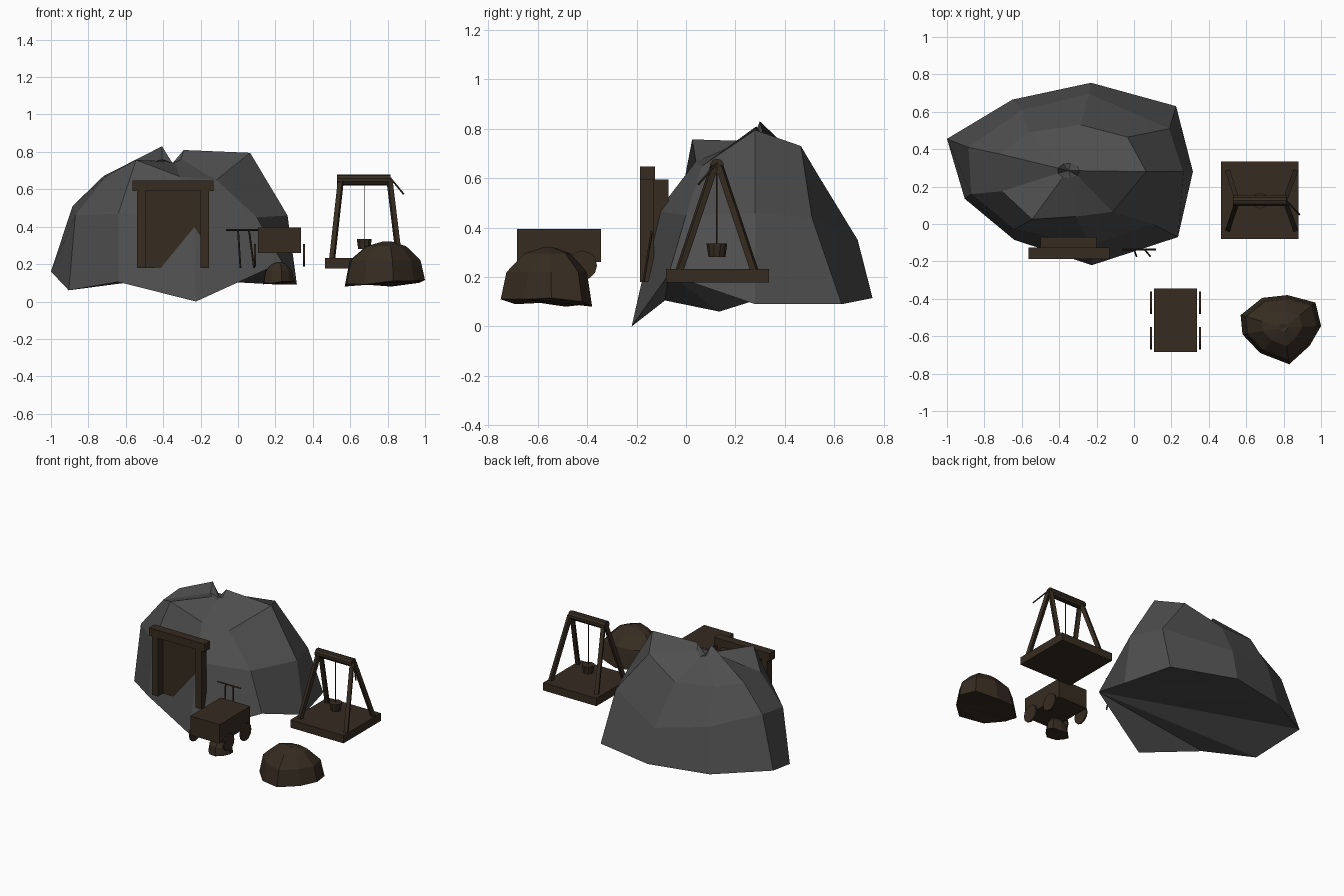
import bpy, bmesh, math
from mathutils import Vector, Quaternion

if "Cube" in bpy.data.objects:
    bpy.data.objects.remove(bpy.data.objects["Cube"])


def material(name, rgb):
    m = bpy.data.materials.new(name)
    m.diffuse_color = (*rgb, 1)
    m.use_nodes = True
    m.node_tree.nodes["Principled BSDF"].inputs["Base Color"].default_value = m.diffuse_color
    return m


STONE = material("grey stone", (0.077, 0.077, 0.077))
WOOD = material("dark brown wood", (0.037, 0.025, 0.015))


def finish(name, bm, mat):
    bmesh.ops.recalc_face_normals(bm, faces=bm.faces[:])
    me = bpy.data.meshes.new(name)
    bm.to_mesh(me)
    bm.free()
    me.materials.append(mat)
    ob = bpy.data.objects.new(name, me)
    bpy.context.collection.objects.link(ob)
    return ob


def box(name, lo, hi, mat=WOOD):
    bm = bmesh.new()
    bmesh.ops.create_cube(bm, size=1)
    for v in bm.verts:
        v.co = [(l + h) / 2 + c * (h - l) for l, h, c in zip(lo, hi, v.co)]
    return finish(name, bm, mat)


def rod(name, a, b, r1, r2=None, sides=8, mat=WOOD, turn=0.0):
    a, b = Vector(a), Vector(b)
    bm = bmesh.new()
    bmesh.ops.create_cone(bm, cap_ends=True, segments=sides, radius1=r1,
                          radius2=r1 if r2 is None else r2, depth=(b - a).length)
    ob = finish(name, bm, mat)
    ob.rotation_mode = 'QUATERNION'
    ob.rotation_quaternion = (b - a).to_track_quat('Z', 'Y') @ Quaternion((0, 0, 1), turn)
    ob.location = (a + b) / 2
    return ob


def mound(name, rings, peak, mat):
    """Low-poly heap: stacked rings closed by a folded base and a centre point."""
    bm = bmesh.new()
    vs = [[bm.verts.new(p) for p in ring] for ring in rings]
    n = len(vs[0])
    for low, high in zip(vs, vs[1:]):
        for i in range(n):
            j = (i + 1) % n
            bm.faces.new((low[i], low[j], high[j], high[i]))
    top = bm.verts.new(peak)
    for i in range(n):
        bm.faces.new((vs[-1][i], vs[-1][(i + 1) % n], top))
    b = vs[0]
    bm.faces.new((b[8], b[7], b[6]))      # front flap of the base
    for i in range(1, 6):                 # rest of the base
        bm.faces.new((b[8], b[i + 1], b[i]))
    bm.faces.new((b[8], b[1], b[0]))
    return finish(name, bm, mat)


# Rock hill: nine-sided rings read from base to crown
base = [(.315, .28, .09), (.225, .63, .09), (-.23, .755, .115), (-.65, .665, .12),
        (-1, .455, .16), (-.905, .135, .06), (-.64, -.085, .105),
        (-.225, -.22, 0), (.235, -.07, .21)]
middle = [(.265, .28, .46), (.19, .51, .44), (-.24, .695, .35), (-.6, .61, .42),
          (-.885, .41, .51), (-.87, .16, .46), (-.64, -.03, .47),
          (-.235, -.115, .465), (.10, .0, .45)]
upper = [(.065, .28, .795), (-.035, .465, .73), (-.285, .53, .62), (-.56, .49, .65),
         (-.72, .375, .67), (-.705, .175, .67), (-.545, .025, .757),
         (-.31, .04, .668), (-.115, .065, .65)]
crown_z = [.81, .77, .74, .75, .83, .76, .75, .74, .76]
crown = [(-.35 + .06 * math.cos(math.radians(40 * i)),
          .285 + .04 * math.sin(math.radians(40 * i)), z) for i, z in enumerate(crown_z)]
mound("rock_hill", [base, middle, upper, crown], (-.35, .285, .74), STONE)

# Ore heaps: one outline, reused at a smaller size under the cart
outline = [(.2, .01), (.17, .135), (.02, .175), (-.115, .16), (-.23, .068),
           (-.22, -.035), (-.125, -.135), (.03, -.195), (.14, -.095)]
base_z = [.035, .02, 0, .01, 0, .015, .01, .03, .03]


def heap(name, cx, cy, z0, s, sz):
    levels = [(1, 0), (.88, .14), (.5, .215), (.12, .24)]
    rings = [[(cx + x * k * s, cy + y * k * s, z0 + sz * (h + bz * (k == 1)))
              for (x, y), bz in zip(outline, base_z)] for k, h in levels]
    mound(name, rings, (cx, cy, z0 + sz * .235), WOOD)


heap("ore_heap", .8, -.555, .08, 1, 1)
heap("small_ore_heap", .222, -.515, .092, .38, .5)

# Mine entrance
box("entrance_door", (-.5, -.13, .18), (-.2, -.07, .595))
for side, x in (("left", -.54), ("right", -.2)):
    box(side + "_door_post", (x, -.186, .18), (x + .045, -.13, .595))
box("door_lintel", (-.565, -.187, .592), (-.13, -.125, .647))

# Mine cart with four wheels
box("cart_body", (.107, -.685, .26), (.337, -.345, .395))
for x in (.09, .352):
    for y in (-.42, -.61):
        rod("cart_wheel", (x - .005, y, .247), (x + .005, y, .247), .06, sides=12)

# Hoist platform, splayed legs, drum and crank
box("hoist_platform", (.465, -.08, .177), (.88, .335, .232))
for foot, top in ((.503, .55), (.862, .81)):
    for s in (-1, 1):
        rod("hoist_leg", (foot, .125 + s * .152, .225), (top, .125 + s * .01, .65),
            .018, sides=4, turn=math.pi / 4)
rod("hoist_drum", (.53, .125, .65), (.815, .125, .65), .029, sides=10)
rod("hoist_crank", (.815, .125, .66), (.885, .05, .575), .005, sides=6)

# Rope and bucket
rod("hoist_rope", (.675, .125, .30), (.675, .125, .64), .003, sides=6)
rod("bucket", (.675, .125, .28), (.675, .125, .335), .034, .042, sides=10)

# Two pickaxes leaning by the entrance
for x, dx in ((0, .013), (.058, .028)):
    rod("pick_handle", (x, -.138, .385), (x + dx, -.172, .18), .005, sides=6)
    rod("pick_head", (x - .065, -.137, .383), (x + .06, -.137, .383), .005, sides=4)
